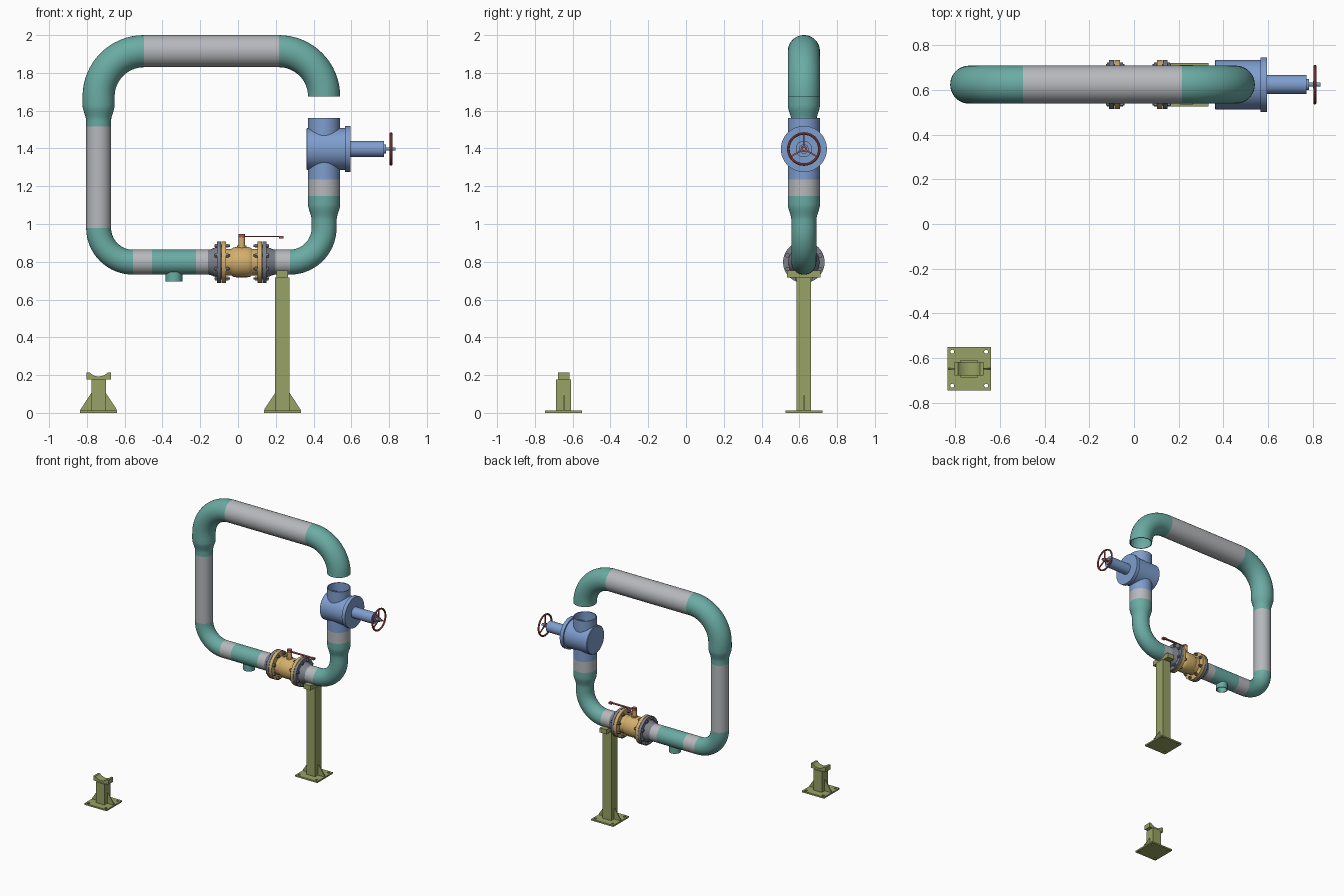
import bpy, bmesh, math
from mathutils import Vector, Matrix

if "Cube" in bpy.data.objects:
    bpy.data.objects.remove(bpy.data.objects["Cube"])

Y = 0.624          # plane of the pipe loop
RS, RL = 0.066, 0.085   # small and large pipe radius
WALL = 0.006


def material(name, rgb):
    m = bpy.data.materials.new(name)
    m.diffuse_color = (*rgb, 1)
    m.use_nodes = True
    m.node_tree.nodes["Principled BSDF"].inputs["Base Color"].default_value = m.diffuse_color
    return m


TEAL = material("teal", (0.145, 0.41, 0.37))
GREY = material("light_grey", (0.47, 0.48, 0.50))
STEEL = material("steel_grey", (0.20, 0.215, 0.25))
BLUE = material("blue", (0.21, 0.34, 0.62))
BRASS = material("brass_yellow", (0.66, 0.43, 0.15))
OLIVE = material("olive", (0.31, 0.36, 0.13))
RED = material("red", (0.42, 0.10, 0.09))


def add(name, mesh, mat, matrix=Matrix()):
    ob = bpy.data.objects.new(name, mesh)
    mesh.materials.clear()
    mesh.materials.append(mat)
    bpy.context.collection.objects.link(ob)
    ob.matrix_world = matrix
    return ob


def finish(name, bm, mat):
    bmesh.ops.remove_doubles(bm, verts=bm.verts, dist=1e-5)
    bmesh.ops.recalc_face_normals(bm, faces=bm.faces)
    me = bpy.data.meshes.new(name)
    bm.to_mesh(me)
    bm.free()
    return add(name, me, mat)


def loft(bm, rings, segs=48, closed=False):
    """Skin circles given as (centre, direction in xz, radius)."""
    loops = []
    for c, d, r in rings:
        u = Vector((0, 1, 0))
        v = Vector(d).normalized().cross(u)
        r = max(r, 1e-7)
        loops.append([bm.verts.new(Vector(c) + r * (math.cos(a) * u + math.sin(a) * v))
                      for a in (2 * math.pi * i / segs for i in range(segs))])
    pairs = list(zip(loops, loops[1:])) + ([(loops[-1], loops[0])] if closed else [])
    for a, b in pairs:
        for i in range(segs):
            j = (i + 1) % segs
            bm.faces.new((a[i], a[j], b[j], b[i]))


def tube(name, rings, mat):
    """Hollow pipe along a list of rings."""
    bm = bmesh.new()
    inner = [(c, d, r - WALL) for c, d, r in reversed(rings)]
    loft(bm, rings + inner, closed=True)
    return finish(name, bm, mat)


def straight(p, q, r1, r2=None):
    d = Vector((q[0] - p[0], 0, q[1] - p[1]))
    return [((p[0], Y, p[1]), d, r1), ((q[0], Y, q[1]), d, r2 or r1)]


def elbow(cx, cz, R, a0, r, steps=16):
    out = []
    for i in range(steps + 1):
        a = math.radians(a0 + 90 * i / steps)
        out.append(((cx + R * math.cos(a), Y, cz + R * math.sin(a)),
                    (-math.sin(a), 0, math.cos(a)), r))
    return out


def lathe_x(name, profile, z, mat, segs=48, y=Y):
    """Solid turned about a line along x; profile of (x, radius)."""
    bm = bmesh.new()
    pts = [(profile[0][0], 0)] + profile + [(profile[-1][0], 0)]
    loft(bm, [((x, y, z), (1, 0, 0), r) for x, r in pts], segs)
    return finish(name, bm, mat)


def lathe_z(name, x, profile, mat, segs=32):
    bm = bmesh.new()
    pts = [(profile[0][0], 0)] + profile + [(profile[-1][0], 0)]
    loft(bm, [((x, Y, z), (0, 0, 1), r) for z, r in pts], segs)
    return finish(name, bm, mat)


def box(name, centre, size, mat):
    bm = bmesh.new()
    bmesh.ops.create_cube(bm, size=1, matrix=Matrix.Translation(centre) @ Matrix.Diagonal((*size, 1)))
    return finish(name, bm, mat)


def plate(name, outlines, thick, mat, matrix):
    """Flat plate from an outline and optional hole outlines."""
    cu = bpy.data.curves.new(name, 'CURVE')
    cu.dimensions, cu.fill_mode, cu.extrude = '2D', 'BOTH', thick / 2
    for pts in outlines:
        s = cu.splines.new('POLY')
        s.points.add(len(pts) - 1)
        for p, (x, y) in zip(s.points, pts):
            p.co = (x, y, 0, 1)
        s.use_cyclic_u = True
    ob = bpy.data.objects.new(name + "_outline", cu)
    bpy.context.collection.objects.link(ob)
    dg = bpy.context.evaluated_depsgraph_get()
    me = bpy.data.meshes.new_from_object(ob.evaluated_get(dg))
    bpy.data.objects.remove(ob)
    me.name = name
    return add(name, me, mat, matrix)


# Pipe loop
XL, XR, ZB, ZT = -0.738, 0.456, 0.798, 1.915
BIG, SML = 0.24, 0.182
tube("top_right_elbow", elbow(XR - BIG, ZT - BIG, BIG, 0, RL), TEAL)
tube("top_pipe", straight((XL + BIG, ZT), (XR - BIG, ZT), RL), GREY)
tube("top_left_elbow", elbow(XL + BIG, ZT - BIG, BIG, 90, RL), TEAL)
tube("left_pipe", straight((XL, 0.98), (XL, 1.515), RS), GREY)
tube("bottom_left_elbow", elbow(XL + SML, ZB + SML, SML, 180, RS), TEAL)
tube("short_pipe_left", straight((-0.556, ZB), (-0.455, ZB), RS), GREY)
tube("tee_run", straight((-0.455, ZB), (-0.222, ZB), RS), TEAL)
tube("tee_branch", straight((-0.339, 0.695), (-0.339, 0.745), 0.044), TEAL)
tube("short_pipe_middle", straight((-0.222, ZB), (-0.159, ZB), RS), GREY)
tube("short_pipe_right", straight((0.199, ZB), (0.274, ZB), RS), GREY)
tube("bottom_right_elbow", elbow(XR - SML, ZB + SML, SML, 270, RS), TEAL)
tube("riser_pipe", straight((XR, 1.148), (XR, 1.235), RL), GREY)


def reducer(name, x, z0, z1, z2, z3):
    prof = [(z0, RS), (z1, RS)]
    for i in range(1, 8):       # smooth S-shaped taper
        t = i / 8
        prof.append((z1 + (z2 - z1) * t, RS + (RL - RS) * t * t * (3 - 2 * t)))
    prof += [(z2, RL), (z3, RL)]
    tube(name, [((x, Y, z), (0, 0, 1), r) for z, r in prof], TEAL)


reducer("left_reducer", XL, 1.515, 1.545, 1.63, 1.675)
reducer("right_reducer", XR, 0.98, 1.02, 1.105, 1.148)

# Flanged ball valve, mirrored about its centre
VX = 0.02
for side, s in (("left", -1), ("right", 1)):
    lathe_x(side + "_weld_neck_flange", [(VX + s * h, r) for h, r in (
        (0.179, RS), (0.165, 0.068), (0.131, 0.082), (0.131, 0.11), (0.109, 0.11))], ZB, STEEL)
    lathe_x(side + "_gasket", [(VX + s * 0.110, 0.082), (VX + s * 0.106, 0.082)], ZB, STEEL)
    lathe_x(side + "_valve_flange", [(VX + s * 0.107, 0.11), (VX + s * 0.083, 0.11)], ZB, BRASS)
    bm = bmesh.new()
    for k in range(8):
        a = math.radians(22.5 + 45 * k)
        y, z = Y + 0.094 * math.cos(a), ZB + 0.094 * math.sin(a)
        for h0, h1, r, n in ((0.062, 0.145, 0.006, 12), (0.069, 0.083, 0.012, 6), (0.131, 0.142, 0.012, 6)):
            loft(bm, [((VX + s * h, y, z), (1, 0, 0), q) for h, q in
                      ((h0, 0), (h0, r), (h1, r), (h1, 0))], n)
    finish(side + "_flange_bolts", bm, STEEL)
lathe_x("ball_valve_body", [(VX + h, r) for h, r in (
    (-0.085, 0.07), (-0.055, 0.07), (-0.045, 0.077), (-0.03, 0.08), (0.03, 0.08),
    (0.045, 0.077), (0.055, 0.07), (0.085, 0.07))], ZB, BRASS)
lathe_z("ball_valve_stem", VX, [(0.85, 0.024), (0.885, 0.024), (0.885, 0.018), (0.928, 0.018)], BRASS)
lathe_z("lever_hub", VX, [(0.926, 0.018), (0.948, 0.018)], RED)
box("lever_arm", (0.13, Y, 0.933), (0.22, 0.018, 0.006), RED)
box("lever_grip", (0.229, Y, 0.93), (0.026, 0.024, 0.014), RED)

# Gate valve with handwheel
ZV = 1.397
tube("gate_valve_run", straight((XR, 1.235), (XR, 1.562), RL), BLUE)
lathe_x("gate_valve_body", [(0.362, 0.107), (0.366, 0.111), (0.57, 0.111)], ZV, BLUE)
lathe_x("gate_valve_bonnet", [(0.566, 0.122), (0.595, 0.122), (0.595, 0.043), (0.772, 0.043),
                              (0.772, 0.025), (0.784, 0.025), (0.784, 0.009), (0.834, 0.009)], ZV, BLUE)
WX = 0.81
lathe_x("handwheel_hub", [(WX - 0.008, 0.017), (WX + 0.008, 0.017)], ZV, RED, 24)
bm = bmesh.new()
NR, NT = 48, 10
rim = [[bm.verts.new((WX + 0.007 * math.sin(b),
                      Y + (0.082 + 0.007 * math.cos(b)) * math.cos(a),
                      ZV + (0.082 + 0.007 * math.cos(b)) * math.sin(a)))
        for b in (2 * math.pi * j / NT for j in range(NT))]
       for a in (2 * math.pi * i / NR for i in range(NR))]
for i in range(NR):
    for j in range(NT):
        p, q, k = rim[i], rim[(i + 1) % NR], (j + 1) % NT
        bm.faces.new((p[j], p[k], q[k], q[j]))
for a in (90, 210, 330):        # spokes
    rot = Matrix.Translation((WX, Y, ZV)) @ Matrix.Rotation(math.radians(a), 4, 'X')
    bmesh.ops.create_cube(bm, size=1, matrix=rot @ Matrix.Translation((0, 0.046, 0)) @
                          Matrix.Diagonal((0.007, 0.066, 0.008, 1)))
finish("handwheel", bm, RED)


# Pipe supports
def support(name, x, y, top, half, turn):
    at = Matrix.Translation((x, y, 0))
    upright = Matrix.Rotation(math.pi / 2, 4, 'X')
    e, o = 0.098, 0.076
    holes = [[(sx * o + 0.009 * math.cos(i * math.pi / 8), sy * o + 0.009 * math.sin(i * math.pi / 8))
              for i in range(16)] for sx in (-1, 1) for sy in (-1, 1)]
    plate(name + "_base", [[(-e, -e), (e, -e), (e, e), (-e, e)]] + holes, 0.012, OLIVE,
          at @ Matrix.Translation((0, 0, 0.006)))
    box(name + "_post", (x, y, top / 2 + 0.005), (0.076, 0.078, top - 0.01), OLIVE)
    for s in (-1, 1):
        plate(name + "_gusset", [[(s * 0.036, 0.011), (s * 0.096, 0.011), (s * 0.096, 0.018),
                                  (s * 0.038, 0.106), (s * 0.036, 0.106)]], 0.008, OLIVE, at @ upright)
    # saddle block with a curved seat for the pipe
    h, c = top + 0.037, top + 0.015 + RS
    a0 = math.acos((c - h) / RS)
    seat = [(RS * math.sin(a), c - RS * math.cos(a)) for a in (a0 - 2 * a0 * i / 14 for i in range(15))]
    plate(name + "_saddle", [[(-half, top), (half, top), (half, h)] + seat + [(-half, h)]], 0.06, OLIVE,
          at @ Matrix.Rotation(turn, 4, 'Z') @ upright)


support("short_support", XL, -0.648, 0.178, 0.065, 0)
support("tall_support", 0.235, Y, 0.718, 0.088, math.pi / 2)

# Smooth round parts, keep edges crisp
for ob in bpy.context.scene.objects:
    ob.select_set(True)
    bpy.context.view_layer.objects.active = ob
bpy.ops.object.shade_smooth_by_angle(angle=math.radians(30))
